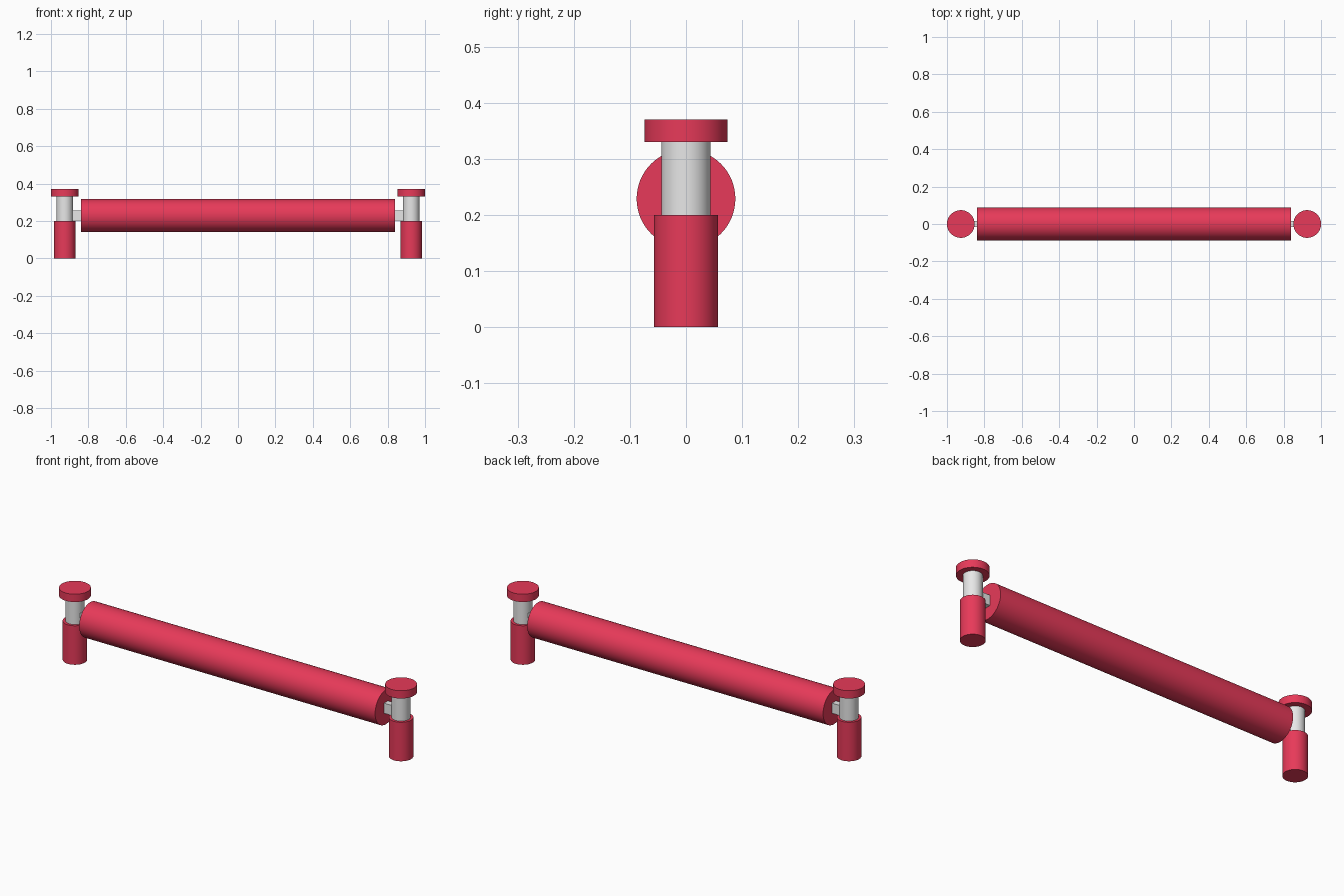
import bpy, math

if "Cube" in bpy.data.objects:
    bpy.data.objects.remove(bpy.data.objects["Cube"])

def material(name, rgb):
    m = bpy.data.materials.new(name)
    m.diffuse_color = (*rgb, 1)
    m.use_nodes = True
    m.node_tree.nodes["Principled BSDF"].inputs["Base Color"].default_value = m.diffuse_color
    return m

red = material("red", (0.8, 0.042, 0.1))
grey = material("light grey", (0.8, 0.8, 0.8))

def cylinder(name, mat, radius, depth, loc, rot=(0, 0, 0)):
    bpy.ops.mesh.primitive_cylinder_add(vertices=64, radius=radius, depth=depth,
                                        location=loc, rotation=rot)
    o = bpy.context.object
    o.name = name
    o.data.materials.append(mat)
    bpy.ops.object.shade_smooth_by_angle(angle=math.radians(30))

def upright(name, mat, radius, x, z0, z1):
    cylinder(name, mat, radius, z1 - z0, (x, 0, (z0 + z1) / 2))

# long horizontal roller
cylinder("roller", red, 0.088, 1.68, (0, 0, 0.229), (0, math.pi / 2, 0))

for side, sx in (("left", -1), ("right", 1)):
    x = sx * 0.926
    # end post: base, stem, cap
    upright(side + "_base", red, 0.057, x, 0, 0.2)
    upright(side + "_stem", grey, 0.044, x, 0.2, 0.33)
    upright(side + "_cap", red, 0.074, x, 0.33, 0.37)
    # flat bracket joining the roller to the stem
    bpy.ops.mesh.primitive_cube_add(size=1, location=(sx * 0.868, 0, 0.229))
    o = bpy.context.object
    o.name = side + "_bracket"
    o.scale = (0.064, 0.032, 0.052)
    o.data.materials.append(grey)
